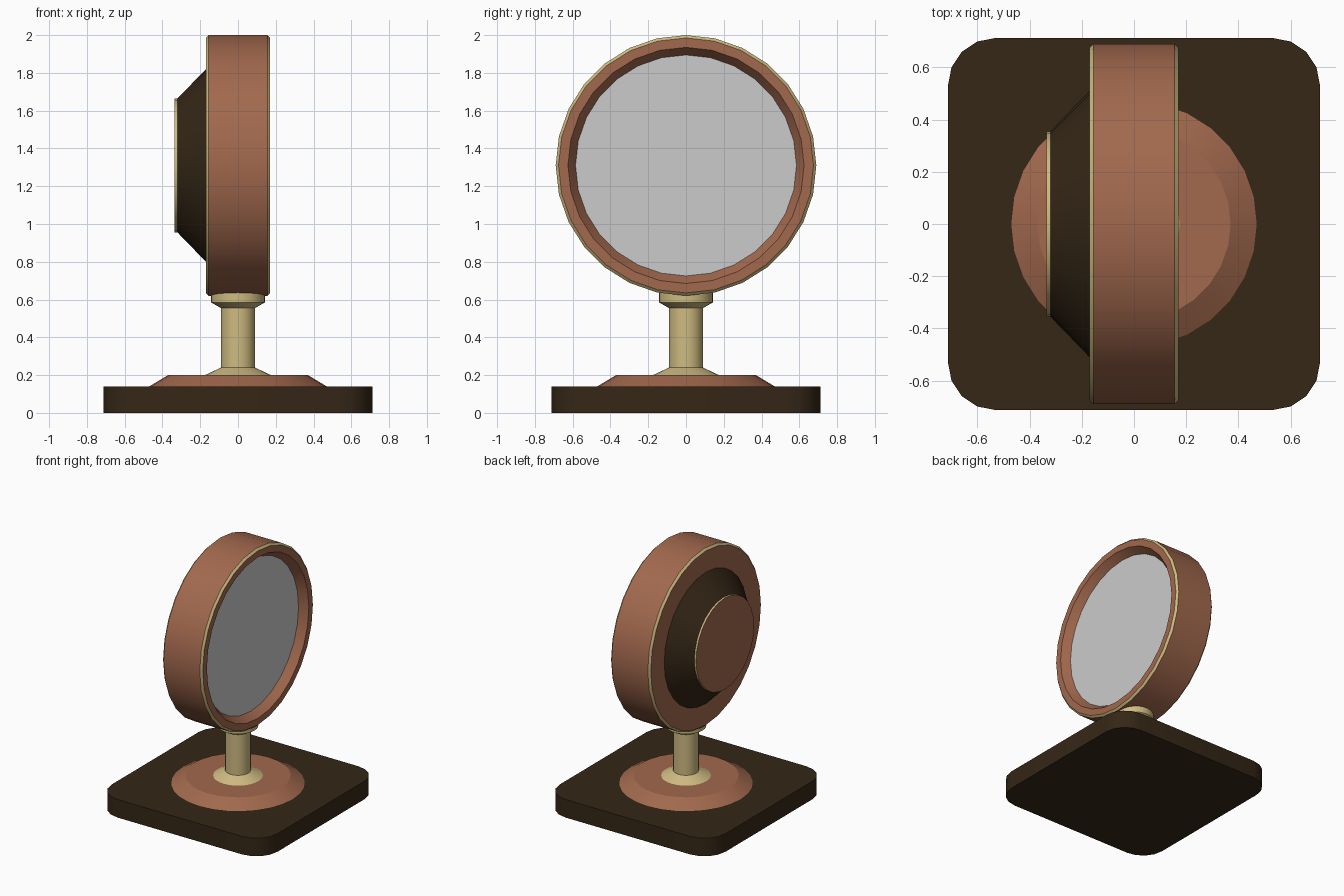
import bpy, bmesh, math
from mathutils import Matrix

if "Cube" in bpy.data.objects:
    bpy.data.objects.remove(bpy.data.objects["Cube"])


def material(name, rgb):
    m = bpy.data.materials.new(name)
    m.diffuse_color = (*rgb, 1)
    m.use_nodes = True
    m.node_tree.nodes["Principled BSDF"].inputs["Base Color"].default_value = m.diffuse_color
    return m


COPPER = material("copper", (0.36, 0.14, 0.075))
BRASS = material("brass", (0.62, 0.50, 0.22))
DARK = material("dark_wood", (0.035, 0.02, 0.008))


def finish(name, bm, mats):
    bmesh.ops.recalc_face_normals(bm, faces=bm.faces)
    mesh = bpy.data.meshes.new(name)
    bm.to_mesh(mesh)
    bm.free()
    for m in mats:
        mesh.materials.append(m)
    ob = bpy.data.objects.new(name, mesh)
    bpy.context.collection.objects.link(ob)
    bpy.ops.object.select_all(action='DESELECT')
    ob.select_set(True)
    bpy.context.view_layer.objects.active = ob
    bpy.ops.object.shade_smooth_by_angle(angle=math.radians(30))
    return ob


def lathe(name, profile, mats, sides=28, slots=None, caps=(None, None), matrix=Matrix()):
    """Spin (radius, height) points about z; caps give the end material slots, None = open."""
    bm = bmesh.new()
    rings = [[bm.verts.new((r * math.cos(2 * math.pi * i / sides),
                            r * math.sin(2 * math.pi * i / sides), h))
              for i in range(sides)] for r, h in profile]
    for k, (a, b) in enumerate(zip(rings, rings[1:])):
        for i in range(sides):
            j = (i + 1) % sides
            f = bm.faces.new((a[i], a[j], b[j], b[i]))
            f.material_index = slots[k] if slots else 0
    for ring, cap, flip in ((rings[0], caps[0], True), (rings[-1], caps[1], False)):
        if cap is not None:
            f = bm.faces.new(ring[::-1] if flip else ring)
            f.material_index = cap
    bm.transform(matrix)
    return finish(name, bm, mats)


# Square base with rounded vertical corners
bm = bmesh.new()
bmesh.ops.create_cube(bm, size=1, matrix=Matrix.Translation((0, 0, 0.07))
                      @ Matrix.Diagonal((1.424, 1.424, 0.14, 1)))
upright = [e for e in bm.edges if abs(e.verts[0].co.z - e.verts[1].co.z) > 0.1]
bmesh.ops.bevel(bm, geom=upright, offset=0.18, segments=4, profile=0.5, affect='EDGES')
finish("base", bm, [DARK])

# Sloped disc on the base
lathe("base_disc", [(0.47, 0.14), (0.37, 0.20)], [COPPER], caps=(0, 0))

# Stem with flared foot and collar
lathe("stem", [(0.175, 0.20), (0.09, 0.24), (0.09, 0.555), (0.143, 0.585), (0.143, 0.65)],
      [BRASS], caps=(0, 0))

# Head parts are turned about the x axis
HEAD = Matrix.Translation((0, 0, 1.31)) @ Matrix.Rotation(math.pi / 2, 4, 'Y')

# Drum with brass edge trims and a recessed front
lathe("drum", [(0.45, -0.17), (0.675, -0.17), (0.69, -0.155), (0.69, 0.155),
               (0.675, 0.17), (0.625, 0.17), (0.585, 0.11)],
      [COPPER, BRASS], slots=[0, 1, 0, 1, 0, 0], matrix=HEAD)

# Glass face
lathe("glass", [(0.585, 0.10), (0.585, 0.11)], [], caps=(0, 0), matrix=HEAD)

# Tapered rear housing
lathe("rear_cone", [(0.355, -0.32), (0.515, -0.165)], [DARK], caps=(0, 0), matrix=HEAD)

# Rear cap with brass rim
lathe("rear_cap", [(0.355, -0.335), (0.355, -0.318)], [BRASS, COPPER],
      caps=(1, 0), matrix=HEAD)
